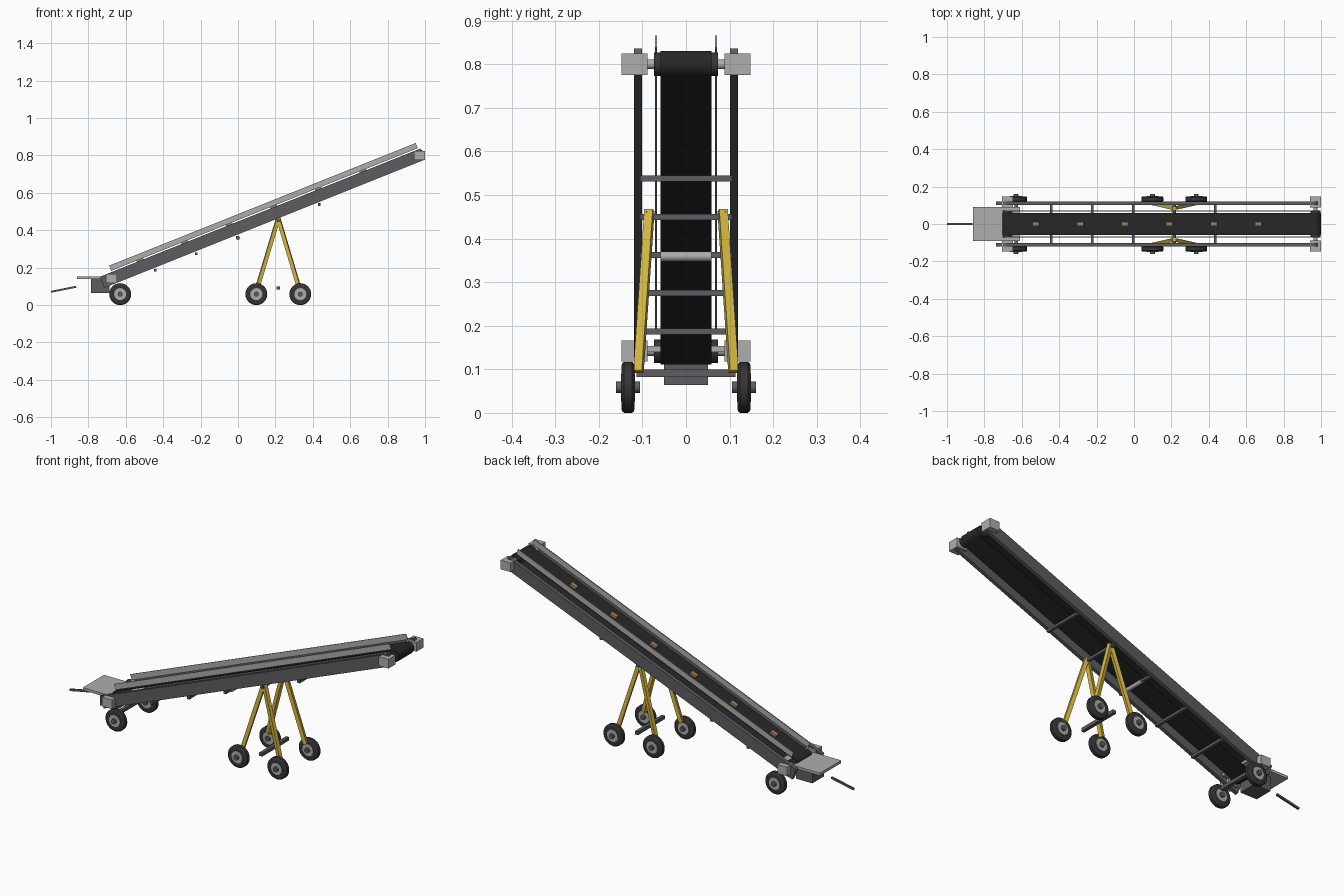
import bpy, bmesh, math
from mathutils import Vector, Matrix

if "Cube" in bpy.data.objects:
    bpy.data.objects.remove(bpy.data.objects["Cube"])

ANG = math.atan(0.4)
MID = Vector((0.147, 0, 0.471))          # middle of the conveyor axis
TILT = Matrix.Translation(MID) @ Matrix.Rotation(-ANG, 4, 'Y')
HALF = 0.886                             # half distance between pulley centres


def mat(name, c):
    m = bpy.data.materials.new(name)
    m.diffuse_color = (*c, 1)
    m.use_nodes = True
    m.node_tree.nodes["Principled BSDF"].inputs["Base Color"].default_value = m.diffuse_color
    return m


STEEL = mat("dark_steel", (0.11, 0.11, 0.12))
RUBBER = mat("rubber", (0.02, 0.02, 0.02))
TYRE = mat("tyre_rubber", (0.035, 0.035, 0.035))
LIGHT = mat("light_steel", (0.42, 0.42, 0.42))
YELLOW = mat("yellow_paint", (0.65, 0.47, 0.05))
BROWN = mat("parcel_brown", (0.42, 0.23, 0.12))


def finish(name, bm, m, matrix=None, smooth=False):
    bmesh.ops.recalc_face_normals(bm, faces=bm.faces[:])
    me = bpy.data.meshes.new(name)
    bm.to_mesh(me)
    bm.free()
    ob = bpy.data.objects.new(name, me)
    bpy.context.collection.objects.link(ob)
    me.materials.append(m)
    if matrix:
        ob.matrix_world = matrix
    if smooth:
        bpy.context.view_layer.objects.active = ob
        ob.select_set(True)
        bpy.ops.object.shade_smooth_by_angle(angle=math.radians(35))
        ob.select_set(False)
    return ob


def box(name, centre, size, m, base=None):
    bm = bmesh.new()
    bmesh.ops.create_cube(bm, size=1)
    bmesh.ops.scale(bm, vec=size, verts=bm.verts)
    bmesh.ops.translate(bm, vec=centre, verts=bm.verts)
    return finish(name, bm, m, base)


def beam(name, a, b, w, h, m):
    # square bar between two points
    a, b = Vector(a), Vector(b)
    d = b - a
    base = Matrix.Translation((a + b) / 2) @ d.to_track_quat('Z', 'Y').to_matrix().to_4x4()
    return box(name, (0, 0, 0), (w, h, d.length), m, base)


def lathe(name, profile, centre, m, seg=32):
    # closed (radius, y) profile turned about the y axis
    bm = bmesh.new()
    rings = []
    for i in range(seg):
        t = 2 * math.pi * i / seg
        rings.append([bm.verts.new((r * math.cos(t), y, r * math.sin(t))) for r, y in profile])
    for i in range(seg):
        p, q = rings[i], rings[(i + 1) % seg]
        for j in range(len(profile)):
            k = (j + 1) % len(profile)
            bm.faces.new((p[j], p[k], q[k], q[j]))
    bmesh.ops.remove_doubles(bm, verts=bm.verts, dist=1e-6)
    return finish(name, bm, m, Matrix.Translation(centre), True)


def roller(name, centre, r, half, m):
    return lathe(name, [(0, -half), (r, -half), (r, half), (0, half)], centre, m)


# belt: hollow loop around both pulleys
def loop(r):
    pts = []
    for sx, start in ((1, -90), (-1, 90)):
        for i in range(17):
            t = math.radians(start + i * 180 / 16)
            pts.append((sx * HALF + r * math.cos(t), r * math.sin(t)))
    return pts


bm = bmesh.new()
rows = [[bm.verts.new((x, y, z)) for x, z in loop(r)]
        for r, y in ((0.031, -0.059), (0.031, 0.059), (0.027, 0.059), (0.027, -0.059))]
n = len(rows[0])
for a in range(4):
    p, q = rows[a], rows[(a + 1) % 4]
    for i in range(n):
        j = (i + 1) % n
        bm.faces.new((p[i], p[j], q[j], q[i]))
finish("belt", bm, RUBBER, TILT, True)

# pulleys, shafts and bearing blocks at both ends
for end, s in (("tail", -1), ("head", 1)):
    c = TILT @ Vector((s * HALF, 0, 0))
    roller(end + "_pulley", c, 0.027, 0.073, TYRE)
    roller(end + "_shaft", c, 0.011, 0.1, LIGHT)
    for side in (-1, 1):
        box(end + "_bearing", (c.x, side * 0.118, c.z), (0.058, 0.06, 0.049), LIGHT)

# side rails and belt skirts
for side in (-1, 1):
    box("side_rail", (-0.018, side * 0.11, 0), (1.845, 0.019, 0.064), STEEL, TILT)
    box("belt_skirt", (0.01, side * 0.069, 0.054), (1.765, 0.004, 0.03), LIGHT, TILT)

# cross members under the belt and the return roller
for i in range(5):
    x = -0.442 + 0.219 * i
    box("cross_member", (x, 0, 0.364 + 0.4 * x), (0.015, 0.212, 0.014), STEEL)
roller("return_roller", (0, 0, 0.359), 0.011, 0.059, LIGHT)

# parcels on the belt
for i in range(6):
    x = -0.51 + 0.238 * i
    p = TILT.inverted() @ Vector((x, 0, 0.412 + 0.4 * x))
    box("parcel", (p.x, 0, 0.037), (0.037, 0.021, 0.014), BROWN, TILT)

# wheels: tyre, rim and hub
tyre = [(0.03, -0.014), (0.05, -0.015), (0.0555, -0.013), (0.0585, -0.009),
        (0.0585, 0.009), (0.0555, 0.013), (0.05, 0.015), (0.03, 0.014)]
for x in (-0.63, 0.098, 0.333):
    for side in (-1, 1):
        c = (x, side * 0.133, 0.0585)
        lathe("tyre", tyre, c, TYRE)
        roller("rim", c, 0.032, 0.0165, LIGHT)
        roller("hub", c, 0.013, 0.028, STEEL)

# axle beams
for x in (-0.63, 0.215):
    box("axle_beam", (x, 0, 0.091), (0.018, 0.228, 0.018), STEEL)

# yellow A-frame legs
for side in (-1, 1):
    for x in (0.104, 0.326):
        beam("support_leg", (0.215, side * 0.084, 0.465), (x, side * 0.109, 0.094),
             0.02, 0.02, YELLOW)

# loading end: box, plate and tow bar
box("drive_box", (-0.737, 0, 0.103), (0.098, 0.1, 0.078), STEEL)
box("loading_plate", (-0.735, 0, 0.147), (0.25, 0.18, 0.014), LIGHT)
beam("tow_bar", (-0.999, 0, 0.071), (-0.865, 0, 0.098), 0.01, 0.01, STEEL)
